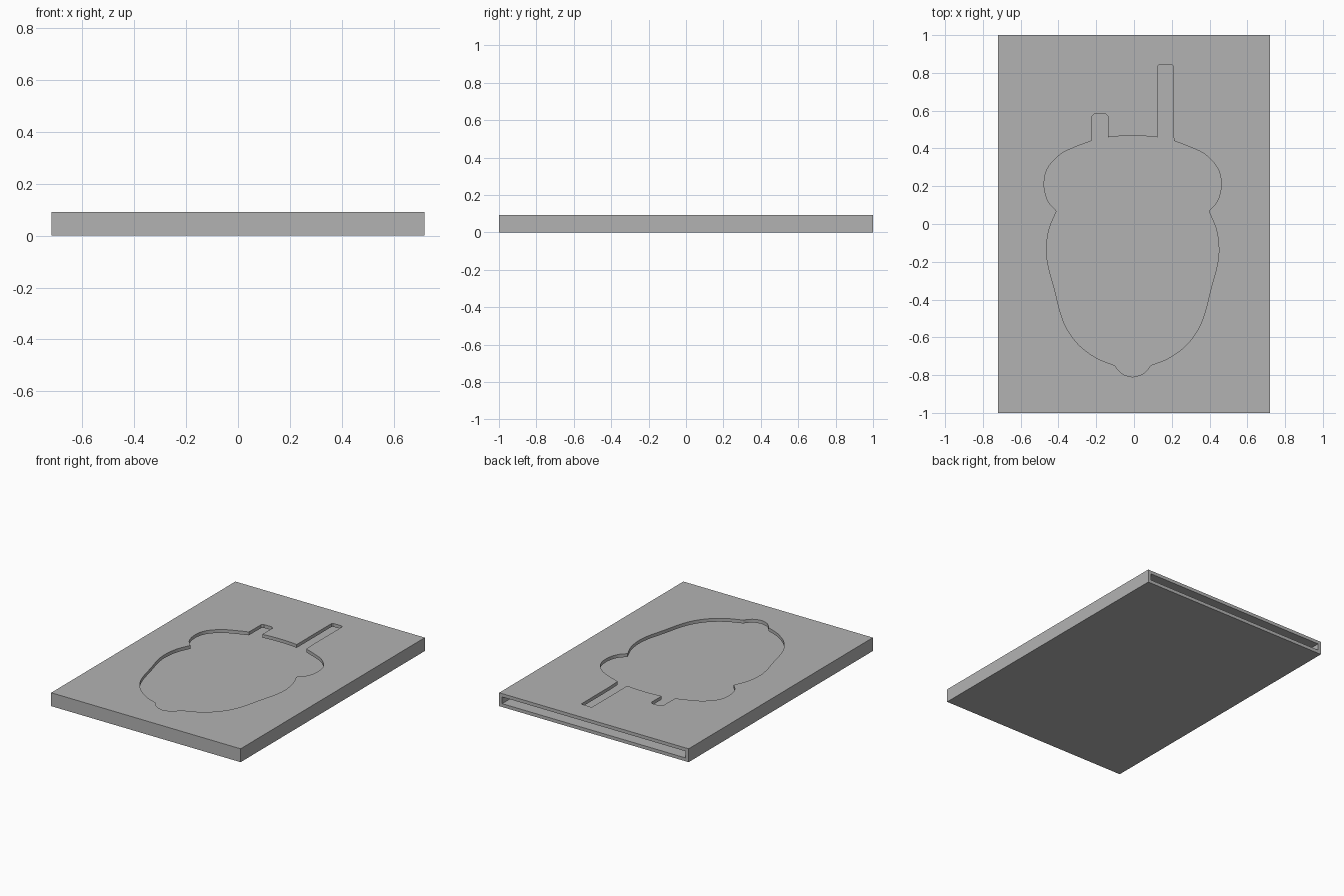
import bpy
import bmesh
from mathutils import Vector

WIDTH, LENGTH, HEIGHT = 1.44, 2.0, 0.092
WALL = 0.023
AXIS = -0.007  # centre line of the acorn-shaped window

if "Cube" in bpy.data.objects:
    bpy.data.objects.remove(bpy.data.objects["Cube"], do_unlink=True)

grey = bpy.data.materials.new("plain grey")
grey.use_nodes = True
grey.diffuse_color = (0.45, 0.45, 0.45, 1)
grey.node_tree.nodes["Principled BSDF"].inputs["Base Color"].default_value = grey.diffuse_color


def prism(name, outline, low, high):
    """Closed solid made by raising a flat outline from low to high."""
    bm = bmesh.new()
    face = bm.faces.new([bm.verts.new((x, y, low)) for x, y in outline])
    raised = bmesh.ops.extrude_face_region(bm, geom=[face])["geom"]
    bmesh.ops.translate(bm, vec=(0, 0, high - low),
                        verts=[v for v in raised if isinstance(v, bmesh.types.BMVert)])
    bmesh.ops.recalc_face_normals(bm, faces=bm.faces)
    mesh = bpy.data.meshes.new(name)
    bm.to_mesh(mesh)
    bm.free()
    mesh.materials.append(grey)
    obj = bpy.data.objects.new(name, mesh)
    bpy.context.collection.objects.link(obj)
    return obj


def rectangle(x0, x1, y0, y1):
    return [(x0, y0), (x1, y0), (x1, y1), (x0, y1)]


def smooth(points, steps=6):
    """Curve through the points, with free ends."""
    p = [Vector(q) for q in points]
    p = [2 * p[0] - p[1]] + p + [2 * p[-1] - p[-2]]
    curve = []
    for a, b, c, d in zip(p, p[1:], p[2:], p[3:]):
        for i in range(steps):
            t = i / steps
            curve.append(b + (c - a) * t / 2 + (2 * a - 5 * b + 4 * c - d) * t * t / 2
                         + (3 * b - a - 3 * c + d) * t ** 3 / 2)
    return curve + [p[-2]]


def cut(target, cutter):
    cutter.hide_render = True
    mod = target.modifiers.new("cut", "BOOLEAN")
    mod.operation, mod.solver, mod.object = "DIFFERENCE", "EXACT", cutter
    bpy.context.view_layer.objects.active = target
    bpy.ops.object.modifier_apply(modifier=mod.name)
    bpy.data.objects.remove(cutter, do_unlink=True)


# Half outline of the window: tip, body and cap, measured from its axis
tip = smooth([(0, -0.81), (0.045, -0.798), (0.075, -0.775), (0.096, -0.748)])
body = smooth([(0.096, -0.748), (0.19, -0.71), (0.28, -0.645), (0.345, -0.56), (0.382, -0.47),
               (0.415, -0.34), (0.447, -0.22), (0.456, -0.13), (0.443, -0.03), (0.403, 0.068)])
cap = smooth([(0.403, 0.068), (0.45, 0.125), (0.469, 0.21), (0.45, 0.295), (0.385, 0.367),
              (0.31, 0.405), (0.218, 0.44)])
half = tip + body[1:] + cap[1:]
right = [(AXIS + p.x, p.y) for p in half]
left = [(AXIS - p.x, p.y) for p in reversed(half[1:])]

# Two slots and the shallow arch between them close the top of the window
long_slot = [(0.207, 0.54), (0.207, 0.837), (0.2, 0.844), (0.132, 0.844), (0.125, 0.837)]
arch = [tuple(p) for p in smooth([(0.125, 0.459), (0.06, 0.465), (AXIS, 0.467),
                                  (-0.075, 0.465), (-0.137, 0.459)])]
short_slot = [(-0.137, 0.57), (-0.15, 0.583), (-0.21, 0.583), (-0.224, 0.57)]

# Flat sleeve, hollow and open at the back, with the window through its top wall
sleeve = prism("sleeve", rectangle(-WIDTH / 2, WIDTH / 2, -LENGTH / 2, LENGTH / 2), 0, HEIGHT)
cavity = prism("cavity_cutter", rectangle(WALL - WIDTH / 2, WIDTH / 2 - WALL,
                                          WALL - LENGTH / 2, LENGTH / 2 + 0.1), WALL, HEIGHT - WALL)
cut(sleeve, cavity)
window = prism("window_cutter", right + long_slot + arch + short_slot + left,
               HEIGHT / 2, HEIGHT + 0.05)
cut(sleeve, window)
